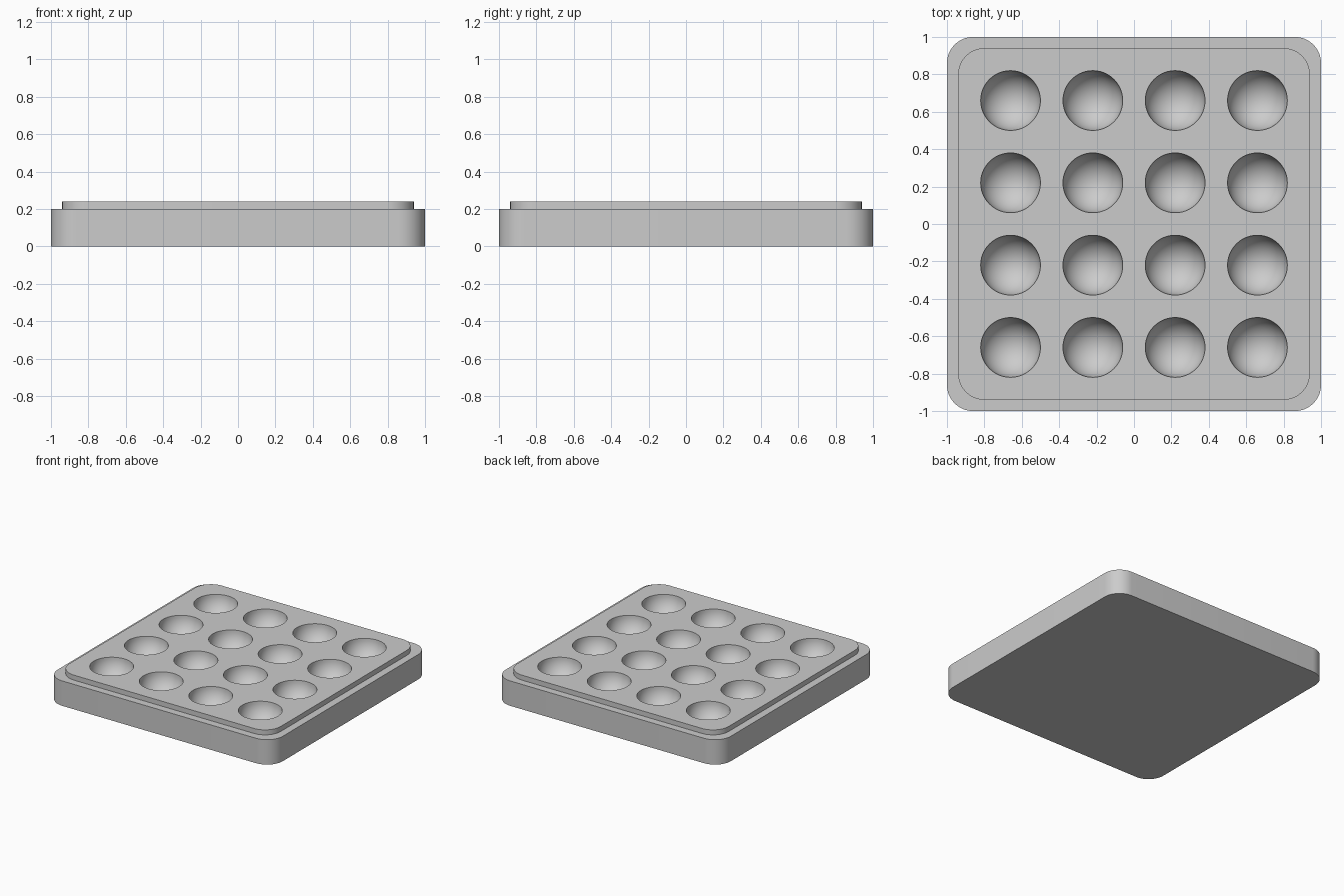
import bpy, bmesh
from math import cos, sin, pi, radians
from mathutils import Matrix

if "Cube" in bpy.data.objects:
    bpy.data.objects.remove(bpy.data.objects["Cube"], do_unlink=True)

TOP, LEDGE = 0.24, 0.2
POCKET_R, SPACING = 0.16, 0.44

grey = bpy.data.materials.new("plain_grey")
grey.use_nodes = True
grey.diffuse_color = (0.6, 0.6, 0.6, 1)
grey.node_tree.nodes["Principled BSDF"].inputs["Base Color"].default_value = (0.6, 0.6, 0.6, 1)


def add_object(name, bm):
    mesh = bpy.data.meshes.new(name)
    bmesh.ops.recalc_face_normals(bm, faces=bm.faces)
    bm.to_mesh(mesh)
    bm.free()
    mesh.materials.append(grey)
    obj = bpy.data.objects.new(name, mesh)
    bpy.context.collection.objects.link(obj)
    return obj


def rounded_ring(bm, half, radius, z, steps=12):
    """Vertices of a rounded square, counter-clockwise."""
    c = half - radius
    ring = []
    for q, (sx, sy) in enumerate([(1, 1), (-1, 1), (-1, -1), (1, -1)]):
        for i in range(steps + 1):
            a = (q + i / steps) * pi / 2
            ring.append(bm.verts.new((sx * c + radius * cos(a), sy * c + radius * sin(a), z)))
    return ring


# Stepped tray: wide base with a raised, slightly smaller top
bm = bmesh.new()
rings = [rounded_ring(bm, half, 0.14, z)
         for half, z in [(1, 0), (1, LEDGE), (0.94, LEDGE), (0.94, TOP)]]
for low, high in zip(rings, rings[1:]):
    for i in range(len(low)):
        j = (i + 1) % len(low)
        bm.faces.new((low[i], low[j], high[j], high[i]))
bm.faces.new(rings[0])
bm.faces.new(rings[-1])
tray = add_object("tray", bm)

# Grid of round pockets, cut as hemispheres
bm = bmesh.new()
for ix in range(4):
    for iy in range(4):
        place = Matrix.Translation(((ix - 1.5) * SPACING, (iy - 1.5) * SPACING, TOP))
        bmesh.ops.create_uvsphere(bm, u_segments=48, v_segments=24, radius=POCKET_R, matrix=place)
for v in bm.verts:
    if v.co.z > TOP - 0.001:
        v.co.z += 0.002
cutter = add_object("pocket_cutter", bm)
cutter.hide_render = True

cut = tray.modifiers.new("pockets", "BOOLEAN")
cut.operation = "DIFFERENCE"
cut.solver = "EXACT"
cut.object = cutter

bpy.ops.object.select_all(action="DESELECT")
tray.select_set(True)
bpy.context.view_layer.objects.active = tray
bpy.ops.object.modifier_apply(modifier=cut.name)
bpy.data.objects.remove(cutter, do_unlink=True)
bpy.ops.object.shade_smooth_by_angle(angle=radians(30))
